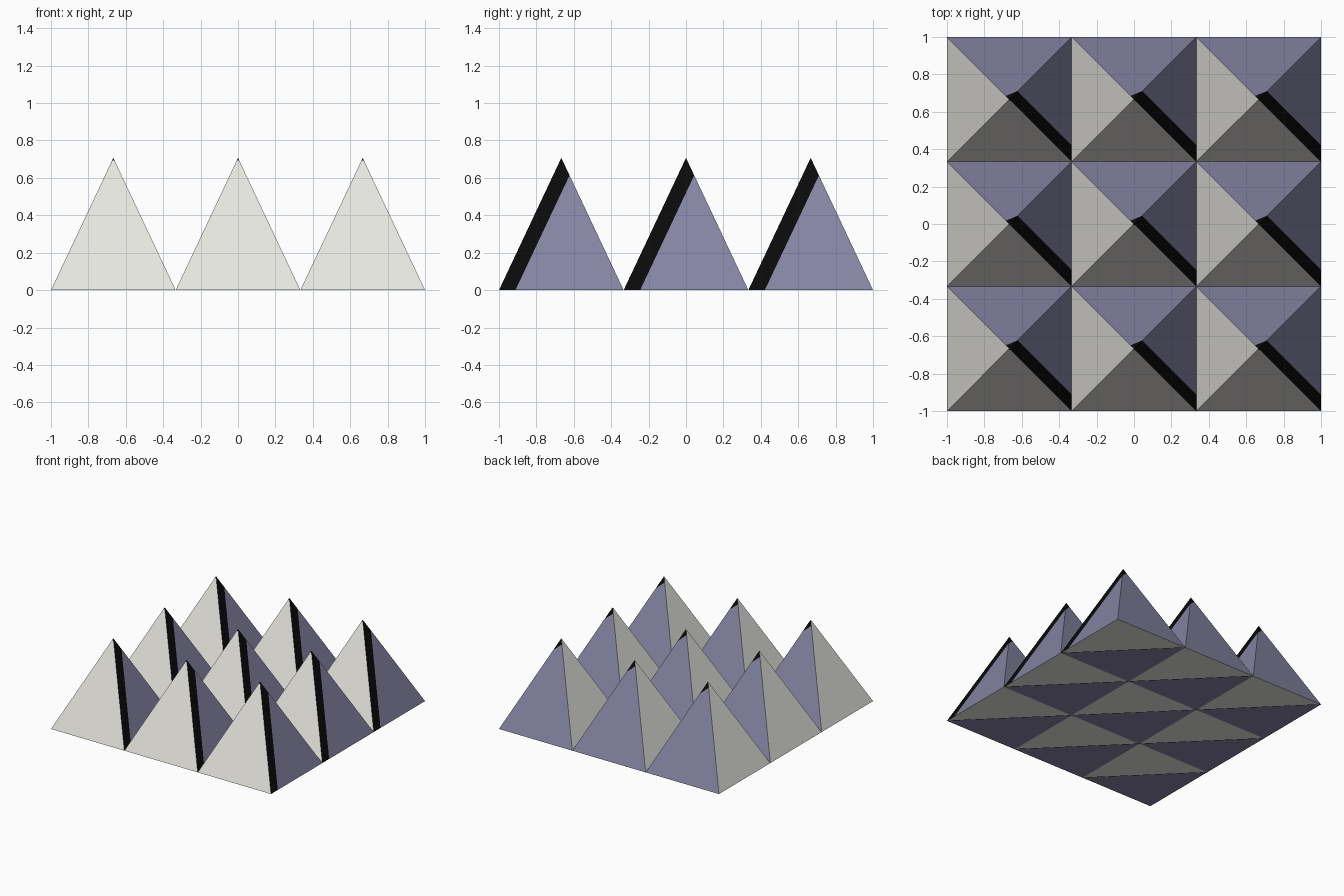
import bpy
from mathutils import Vector

if "Cube" in bpy.data.objects:
    bpy.data.objects.remove(bpy.data.objects["Cube"])

S = 1 / 3        # half base of one pyramid
H = 0.707        # pyramid height
W = 0.088        # black stripe width on the right face
E = 0.007        # thin black line on the underside


def material(name, rgb):
    m = bpy.data.materials.new(name)
    m.diffuse_color = (*rgb, 1)
    m.use_nodes = True
    m.node_tree.nodes["Principled BSDF"].inputs["Base Color"].default_value = m.diffuse_color
    return m


mats = [material("cream", (0.807, 0.80, 0.753)),
        material("dusty_purple", (0.235, 0.231, 0.366)),
        material("black", (0.003, 0.003, 0.003))]
CREAM, PURPLE, BLACK = range(3)

# Base corners, apex, and the points where the colours split
p = {"A": Vector((-S, -S, 0)), "B": Vector((S, -S, 0)),
     "C": Vector((S, S, 0)), "D": Vector((-S, S, 0)),
     "P": Vector((0, 0, H)),
     "Q": Vector((S, -S + W, 0)),
     "b": Vector((S, -S + E, 0)), "d": Vector((-S + E, S, 0))}
p["R"] = p["P"].lerp(p["C"], W / (2 * S))
p["T"] = p["P"].lerp(p["D"], 0.055)
p["F"] = p["P"].lerp(p["A"], 0.02)
p["G"] = p["P"].lerp(p["B"], 0.02)

faces = [("ABGF", CREAM), ("FGP", BLACK),       # front
         ("BbQRPG", BLACK), ("QCR", PURPLE),    # right
         ("CdDTR", PURPLE), ("RTP", BLACK),     # back
         ("DAFPT", CREAM),                      # left
         ("ADB", PURPLE), ("BDdb", BLACK), ("bdC", CREAM)]  # underside

keys = list(p)
mesh = bpy.data.meshes.new("pyramid")
mesh.from_pydata([p[k] for k in keys], [],
                 [[keys.index(c) for c in f] for f, _ in faces])
for m in mats:
    mesh.materials.append(m)
for poly, (_, colour) in zip(mesh.polygons, faces):
    poly.material_index = colour
mesh.update()

# Three by three grid of pyramids
for row in range(3):
    for col in range(3):
        ob = bpy.data.objects.new(f"pyramid_{row}_{col}", mesh)
        ob.location = ((col - 1) * 2 * S, (row - 1) * 2 * S, 0)
        bpy.context.collection.objects.link(ob)
